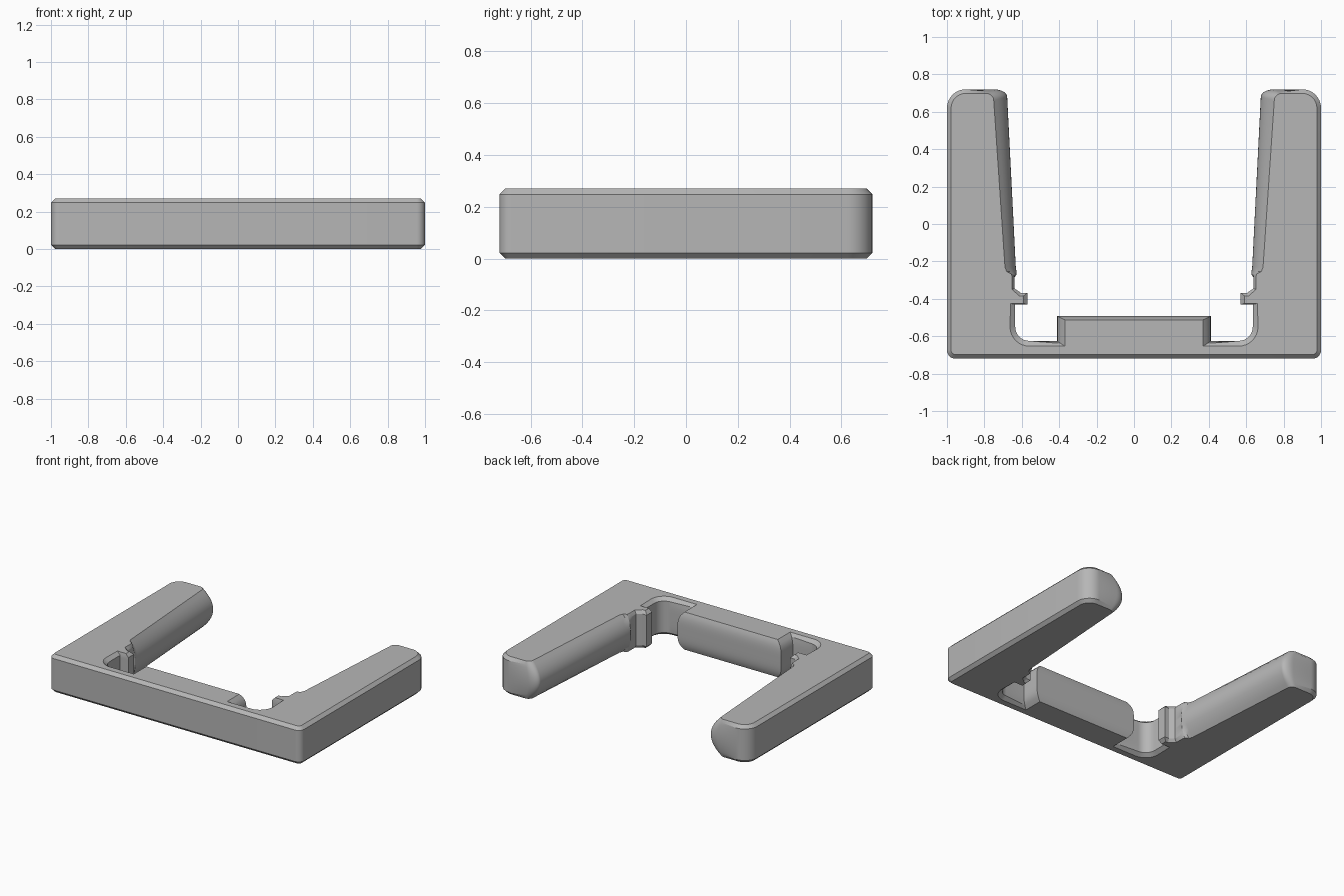
import bpy, bmesh, math

cube = bpy.data.objects.get("Cube")
if cube:
    bpy.data.objects.remove(cube, do_unlink=True)

HEIGHT = 0.27
BEVEL = 0.022

grey = bpy.data.materials.new("plain grey")
grey.use_nodes = True
colour = (0.47, 0.47, 0.47, 1)
grey.diffuse_color = colour
grey.node_tree.nodes["Principled BSDF"].inputs["Base Color"].default_value = colour

half = []  # (widest point, rim point, bulge power or None for a straight bevel)


def add(wide, rim, power=None):
    half.append((wide, rim, power))


def arc(centre, radii, rim_centre, rim_radii, start, end, power=None, steps=8):
    """Add a rounded corner with its matching rim corner."""
    for i in range(steps + 1):
        a = math.radians(start + (end - start) * i / steps)
        c, s = math.cos(a), math.sin(a)
        add((centre[0] + radii[0] * c, centre[1] + radii[1] * s),
            (rim_centre[0] + rim_radii[0] * c, rim_centre[1] + rim_radii[1] * s), power)


def round_corner(centre, r, rim_r, start, end):
    arc(centre, (r, r), centre, (rim_r, rim_r), start, end)


# Outer corners of the frame and the arm
round_corner((0.955, -0.675), 0.045, 0.045 - BEVEL, -90, 0)
round_corner((0.9, 0.62), 0.1, 0.1 - BEVEL, 0, 90)

# Bulging inner side of the arm
arc((0.75, 0.68), (0.072, 0.04), (0.79, 0.66), (0.04, 0.038), 90, 180, 2)
add((0.632, -0.23), (0.69, -0.23), 2)
add((0.628, -0.255), (0.68, -0.255), 2)
add((0.628, -0.27), (0.655, -0.268), 2)

# Neck and catch
add((0.638, -0.285), (0.652, -0.285))
add((0.638, -0.345), (0.652, -0.35))
add((0.605, -0.368), (0.612, -0.385))
add((0.57, -0.368), (0.592, -0.385))
add((0.57, -0.43), (0.592, -0.425))
add((0.635, -0.43), (0.66, -0.425))

# Rounded relief channel
round_corner((0.56, -0.55), 0.075, 0.103, 0, -90)

# Centre pad
add((0.412, -0.625), (0.37, -0.653), 4)
add((0.412, -0.492), (0.37, -0.512), 4)


def section(z):
    """Outline of the whole frame at height z."""
    u = abs(2 * z / HEIGHT - 1)
    depth = min(z, HEIGHT - z)
    pts = []
    for wide, rim, power in half:
        f = u ** power if power else max(0, 1 - depth / BEVEL)
        pts.append([w + (r - w) * f for w, r in zip(wide, rim)])
    return pts + [(-x, y) for x, y in reversed(pts)]


# Stack the outlines and skin them
levels = [0, BEVEL] + [BEVEL + (HEIGHT - 2 * BEVEL) * i / 12 for i in range(1, 12)]
levels += [HEIGHT - BEVEL, HEIGHT]
bm = bmesh.new()
rings = [[bm.verts.new((x, y, z)) for x, y in section(z)] for z in levels]
for low, high in zip(rings, rings[1:]):
    n = len(low)
    for i in range(n):
        j = (i + 1) % n
        bm.faces.new((low[i], low[j], high[j], high[i]))
bm.faces.new(rings[-1])
bm.faces.new(list(reversed(rings[0])))
bmesh.ops.recalc_face_normals(bm, faces=bm.faces)

mesh = bpy.data.meshes.new("clip_frame")
bm.to_mesh(mesh)
bm.free()
mesh.materials.append(grey)
frame = bpy.data.objects.new("clip_frame", mesh)
bpy.context.collection.objects.link(frame)
bpy.ops.object.select_all(action="DESELECT")
frame.select_set(True)
bpy.context.view_layer.objects.active = frame
bpy.ops.object.shade_smooth_by_angle(angle=math.radians(25))
